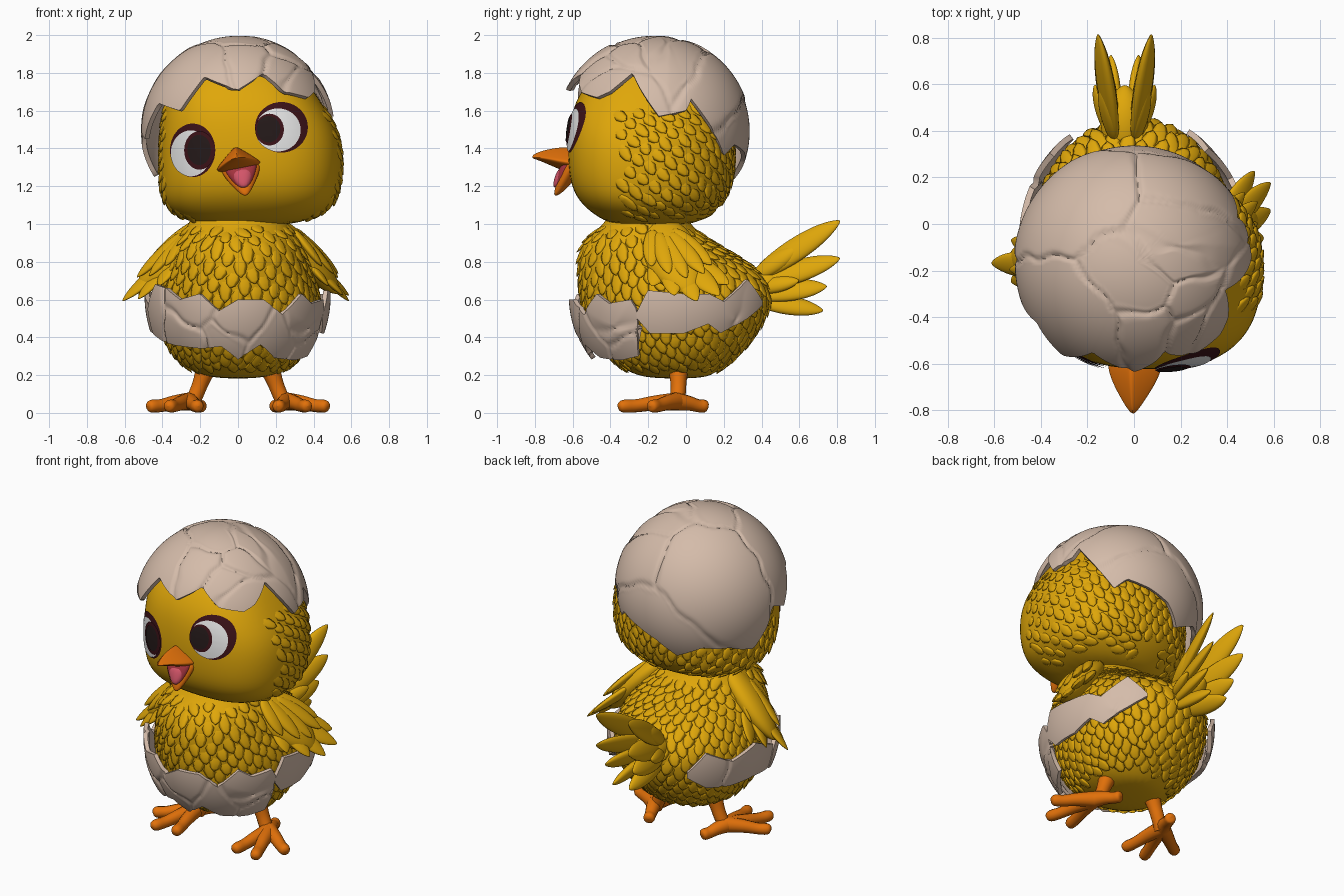
import bpy, bmesh, math, random
from mathutils import Vector, noise
from mathutils.bvhtree import BVHTree

random.seed(4)
if "Cube" in bpy.data.objects:
    bpy.data.objects.remove(bpy.data.objects["Cube"])


def material(name, rgb):
    m = bpy.data.materials.new(name)
    m.use_nodes = True
    m.diffuse_color = (*rgb, 1)
    bsdf = m.node_tree.nodes["Principled BSDF"]
    bsdf.inputs["Base Color"].default_value = (*rgb, 1)
    bsdf.inputs["Roughness"].default_value = 0.7
    return m


YELLOW = material("yellow_down", (0.74, 0.385, 0.003))
SHELL = material("eggshell", (0.66, 0.50, 0.40))
ORANGE = material("orange_skin", (0.76, 0.165, 0.003))
WHITE = material("eye_white", (0.82, 0.82, 0.82))
MAROON = material("maroon_iris", (0.045, 0.006, 0.009))
BLACK = material("dark_pupil", (0.018, 0.010, 0.010))
MOUTH = material("dark_mouth", (0.38, 0.035, 0.05))
PINK = material("pink_tongue", (0.65, 0.09, 0.14))


def finish(name, bm, mat, sub=0):
    me = bpy.data.meshes.new(name)
    bm.to_mesh(me)
    bm.free()
    me.materials.append(mat)
    for p in me.polygons:
        p.use_smooth = True
    ob = bpy.data.objects.new(name, me)
    bpy.context.collection.objects.link(ob)
    if sub:
        mod = ob.modifiers.new("Smooth", "SUBSURF")
        mod.levels = mod.render_levels = sub
    return ob


def tube(bm, rings):
    """Closed skin through a list of point rings."""
    vs = [[bm.verts.new(p) for p in r] for r in rings]
    n = len(vs[0])
    faces = [bm.faces.new((a[i], a[(i + 1) % n], b[(i + 1) % n], b[i]))
             for a, b in zip(vs, vs[1:]) for i in range(n)]
    faces += [bm.faces.new(vs[0]), bm.faces.new(vs[-1])]
    bmesh.ops.recalc_face_normals(bm, faces=faces)


def loft(name, secs, mat, axis="z", power=(2, 2), back=1.0, n=24):
    """Sections: centre, half width, half depth; stacked along z or y.
    Power is the squareness of the negative and positive halves."""
    bm, rings = bmesh.new(), []
    for c, ra, rb in secs:
        ring = []
        for i in range(n):
            t = 2 * math.pi * i / n
            ca, sa = math.cos(t), math.sin(t)
            e = 2 / power[sa > 0]
            u = math.copysign(abs(ca) ** e, ca) * ra
            v = math.copysign(abs(sa) ** e, sa) * rb * (back if sa > 0 else 1)
            ring.append(Vector(c) + (Vector((u, v, 0)) if axis == "z" else Vector((u, 0, v))))
        rings.append(ring)
    tube(bm, rings)
    return finish(name, bm, mat, 2)


def leaf(bm, base, tip, normal, w, th):
    """One thick pointed feather."""
    base, tip = Vector(base), Vector(tip)
    d = tip - base
    s = d.cross(Vector(normal)).normalized()
    n = s.cross(d).normalized()
    ring = [(math.cos(k * math.pi / 3), math.sin(k * math.pi / 3)) for k in range(6)]
    tube(bm, [[base + d * t + s * (c * w * f) + n * (q * th * f) for c, q in ring]
              for t, f in ((0, 0.5), (0.25, 0.9), (0.55, 1), (0.84, 0.68), (1, 0.08))])


# Body and head
body = loft("body", [((0, (a + b) / 2, z), rx, (b - a) / 2) for z, a, b, rx in (
    (0.18, -0.2, 0.1, 0.12), (0.22, -0.32, 0.17, 0.25), (0.3, -0.42, 0.28, 0.345),
    (0.42, -0.5, 0.38, 0.41), (0.55, -0.55, 0.45, 0.43), (0.65, -0.57, 0.46, 0.43),
    (0.75, -0.575, 0.4, 0.4), (0.85, -0.57, 0.24, 0.36), (0.93, -0.53, 0.1, 0.31),
    (1.0, -0.43, 0.02, 0.26), (1.08, -0.4, 0, 0.24))], YELLOW)

head = loft("head", [((x, -0.17, z), rx, ry) for z, x, rx, ry in (
    (0.99, 0.04, 0.22, 0.2), (1.03, 0.05, 0.36, 0.29), (1.1, 0.06, 0.455, 0.385),
    (1.2, 0.065, 0.485, 0.445), (1.35, 0.07, 0.49, 0.46), (1.5, 0.06, 0.475, 0.455),
    (1.65, 0.025, 0.415, 0.425), (1.8, 0.01, 0.33, 0.32), (1.91, 0, 0.18, 0.18),
    (1.95, 0, 0.06, 0.06))], YELLOW, power=(2.65, 2), back=0.94)

deps = bpy.context.evaluated_depsgraph_get()
body_tree = BVHTree.FromObject(body, deps)
head_tree = BVHTree.FromObject(head, deps)


# Overlapping scale feathers, laid along the flow direction
def scatter(name, tree, centre, count, size, flow, keep):
    bm = bmesh.new()
    for i in range(count):
        z = 1 - 2 * (i + 0.5) / count
        a = i * math.pi * (3 - math.sqrt(5))
        r = math.sqrt(1 - z * z)
        p, n, _, _ = tree.ray_cast(Vector(centre), Vector((r * math.cos(a), r * math.sin(a), z)))
        if p is None or not keep(p):
            continue
        if n.dot(p - Vector(centre)) < 0:
            n = -n
        d = Vector(flow) + Vector((random.uniform(-0.3, 0.3), random.uniform(-0.3, 0.3), 0))
        d = d - n * d.dot(n)
        if d.length < 0.25:
            continue
        d = d.normalized() * size * random.uniform(0.8, 1.2)
        leaf(bm, p - d * 0.6 - n * 0.014, p + d * 0.5 + n * size * 0.09, n, size * 0.33, 0.009)
    finish(name, bm, YELLOW)


scatter("body_feathers", body_tree, (0, -0.08, 0.55), 620, 0.11, (0, 0.25, -1),
        lambda p: 0.24 < p.z < 0.98)
scatter("head_feathers", head_tree, (0.05, -0.17, 1.38), 560, 0.1, (0, 0.7, -0.8),
        lambda p: p.y > -0.36 and 1.03 < p.z < 1.62)


# Eggshell: cracked sheets between a top and bottom edge
def edge(table, a):
    for p, q in zip(table, table[1:]):
        if a <= q[0]:
            t = (a - p[0]) / (q[0] - p[0])
            return [u + (v - u) * t for u, v in zip(p[1:], q[1:])]
    return table[-1][1:]


def shell(name, a0, a1, place, centre, rows, cells, step):
    centre, cols = Vector(centre), round((a1 - a0) / step)
    pts = [[place(a0 + (a1 - a0) * i / cols, j / rows) for j in range(rows + 1)]
           for i in range(cols + 1)]
    seeds = [(pts[random.randrange(cols)][random.randrange(rows // 4, rows)],
              random.uniform(-0.005, 0.005)) for _ in range(cells)]

    def cracked(p):
        warped = p + noise.noise_vector(p * 7) * 0.035
        near = sorted(((warped - s).length, k) for s, k in seeds)
        gap = near[1][0] - near[0][0]
        shift = near[0][1] * min(1, gap / 0.05) - 0.01 * max(0, 1 - gap / 0.026)
        return p + (p - centre).normalized() * shift

    bm = bmesh.new()
    vs = [[bm.verts.new(cracked(p)) for p in col] for col in pts]
    for a, b in zip(vs, vs[1:]):
        for j in range(rows):
            bm.faces.new((a[j], a[j + 1], b[j + 1], b[j]))
    bmesh.ops.remove_doubles(bm, verts=bm.verts, dist=0.0004)
    ob = finish(name, bm, SHELL)
    mod = ob.modifiers.new("Thickness", "SOLIDIFY")
    mod.thickness, mod.offset = 0.025, -1
    ob.modifiers.new("Crisp rim", "EDGE_SPLIT").split_angle = math.radians(50)


CAP_RIM = [(0, 1.71), (19, 1.80), (33, 1.70), (51, 1.67), (60, 1.70), (74, 1.80), (93, 1.57),
           (110, 1.60), (114, 1.66), (139, 1.36), (148, 1.42), (165, 1.38), (180, 1.33),
           (195, 1.23), (215, 1.31), (235, 1.29), (256, 1.25), (270, 1.50), (285, 1.45),
           (301, 1.64), (322, 1.60), (335, 1.78), (360, 1.71)]


def cap_point(a, v):
    phi = v * math.acos((edge(CAP_RIM, a)[0] - 1.49) / 0.51)
    t, r = math.radians(a), 0.512 * math.sin(phi)
    return Vector((r * math.sin(t), -0.17 - r * math.cos(t), 1.49 + 0.51 * math.cos(phi)))


shell("shell_cap", 0, 360, cap_point, (0, -0.17, 1.49), 60, 11, 1.5)

BANDS = {
    "shell_front": [(-75, 0.42, 0.55), (-62, 0.38, 0.68), (-50, 0.36, 0.66), (-38, 0.35, 0.6),
                    (-24, 0.34, 0.63), (-12, 0.35, 0.54), (0, 0.28, 0.6), (16, 0.36, 0.6),
                    (29, 0.29, 0.52), (43, 0.28, 0.63), (52, 0.28, 0.58), (66, 0.3, 0.6),
                    (69, 0.44, 0.55)],
    "shell_left": [(69, 0.5, 0.53), (76, 0.42, 0.65), (97, 0.42, 0.63), (111, 0.47, 0.63),
                   (120, 0.42, 0.59), (138, 0.5, 0.71), (151, 0.57, 0.59)],
    "shell_right": [(-146, 0.53, 0.56), (-133, 0.45, 0.68), (-115, 0.43, 0.6),
                    (-95, 0.44, 0.66), (-75, 0.42, 0.58)]}
for name, table in BANDS.items():
    def band_point(a, v, table=table):
        lo, hi = edge(table, a)
        z, t = hi + (lo - hi) * v, math.radians(a)
        f = math.sqrt(1 - ((z - 0.62) / 0.55) ** 2)
        return Vector((0.495 * f * math.sin(t), -0.07 - 0.55 * f * math.cos(t), z))
    shell(name, table[0][0], table[-1][0], band_point, (0, -0.07, 0.55), 22,
          9 if name == "shell_front" else 2, 1.0)


# Eyes: thin plates that follow the face
def plate(name, cx, cz, rx, rz, lift, mat):
    bm, rings, n = bmesh.new(), [], 40
    for k in range(1, 9):
        ring = []
        for i in range(n):
            t = 2 * math.pi * i / n
            x, z = cx + rx * k / 8 * math.cos(t), cz + rz * k / 8 * math.sin(t)
            p = head_tree.ray_cast(Vector((x, -2, z)), Vector((0, 1, 0)))[0]
            ring.append(bm.verts.new((x, p.y - lift, z)))
        rings.append(ring)
    bm.faces.new(rings[0])
    for a, b in zip(rings, rings[1:]):
        for i in range(n):
            bm.faces.new((a[i], b[i], b[(i + 1) % n], a[(i + 1) % n]))
    finish(name, bm, mat)


for side, parts in (("right", ((-0.24, 1.39, 0.12, 0.142), (-0.25, 1.374, 0.106, 0.122),
                               (-0.204, 1.39, 0.081, 0.102), (-0.206, 1.392, 0.062, 0.08))),
                    ("left", ((0.23, 1.512, 0.14, 0.134), (0.212, 1.498, 0.12, 0.114),
                              (0.167, 1.5, 0.076, 0.084), (0.162, 1.502, 0.062, 0.07)))):
    for k, (part, mat) in enumerate((("eye_rim", MAROON), ("eye_white", WHITE),
                                     ("iris", MAROON), ("pupil", BLACK))):
        plate(f"{side}_{part}", *parts[k], 0.005 + 0.004 * k, mat)

# Beak: peaked top and hanging lower jaw, tilted with the head
beak = [
    loft("upper_beak", [((0.005, y, z), w, h) for y, z, w, h in (
        (-0.54, 1.3, 0.13, 0.028), (-0.64, 1.31, 0.12, 0.028), (-0.72, 1.335, 0.075, 0.018),
        (-0.79, 1.352, 0.03, 0.008), (-0.815, 1.352, 0.006, 0.003))], ORANGE, "y",
        power=(2, 1.1), back=3.8, n=16),
    loft("lower_beak", [((0.015, y, z), w, d) for z, y, w, d in (
        (1.34, -0.585, 0.125, 0.05), (1.26, -0.62, 0.1, 0.05), (1.19, -0.66, 0.052, 0.035),
        (1.145, -0.69, 0.012, 0.012))], ORANGE, n=12),
    loft("mouth", [((0.015, y, z), w, d) for z, y, w, d in (
        (1.34, -0.61, 0.105, 0.045), (1.26, -0.642, 0.08, 0.045), (1.18, -0.678, 0.026, 0.028))],
        MOUTH, n=12),
    loft("tongue", [((0.015, y, z), w, d) for z, y, w, d in (
        (1.3, -0.635, 0.06, 0.04), (1.25, -0.655, 0.062, 0.042), (1.185, -0.685, 0.024, 0.026))],
        PINK, n=12)]
pivot = Vector((0.01, -0.6, 1.3))
for ob in beak:
    for v in ob.data.vertices:
        v.co -= pivot
    ob.location, ob.rotation_euler = pivot, (0, -0.17, 0)

# Wings: a plump arm with a fan of long feathers and short coverts
for name, root, mid, normal, width, tips in (
        ("left_wing", (0.17, -0.17, 1.02), (0.54, 0.03, 0.63), (0.75, -0.1, 0.6), 0.19,
         ((0.52, 0.23, 0.68), (0.59, 0.18, 0.62), (0.59, 0.06, 0.59), (0.56, -0.06, 0.62),
          (0.48, -0.18, 0.67))),
        ("right_wing", (-0.14, -0.2, 1.02), (-0.54, -0.15, 0.64), (-0.58, -0.4, 0.65), 0.17,
         ((-0.48, 0.02, 0.66), (-0.53, -0.07, 0.62), (-0.615, -0.17, 0.59), (-0.53, -0.25, 0.6),
          (-0.42, -0.32, 0.67)))):
    bm = bmesh.new()
    root, mid, n = Vector(root), Vector(mid), Vector(normal).normalized()
    leaf(bm, root, mid, n, width, 0.1)
    for tip in tips:
        tip = Vector(tip)
        leaf(bm, root.lerp(mid, 0.38).lerp(tip, 0.1), tip, n, 0.078, 0.03)
        leaf(bm, root.lerp(tip, 0.25) + n * 0.06, root.lerp(tip, 0.78) + n * 0.045, n, 0.06, 0.03)
    finish(name, bm, YELLOW, 2)

# Tail: two upright fans of broad feathers
bm = bmesh.new()
for s in (-1, 1):
    for y, z, spread, w, root in ((0.82, 1.02, 0.115, 0.085, 0.72), (0.82, 0.82, 0.115, 0.085, 0.68),
                                  (0.75, 0.67, 0.1, 0.08, 0.63), (0.73, 0.54, 0.06, 0.07, 0.6),
                                  (0.6, 0.88, 0.1, 0.065, 0.72), (0.6, 0.70, 0.13, 0.06, 0.66)):
        leaf(bm, (-0.04 + s * 0.045, 0.36, root), (-0.04 + s * spread, y, z),
             (s, 0, 0.55), w, 0.04)
leaf(bm, (-0.04, 0.25, 0.66), (-0.04, 0.6, 0.7), (0, -0.3, 1), 0.13, 0.12)
finish("tail", bm, YELLOW, 2)


# Legs and toes
def limb(name, points):
    cu = bpy.data.curves.new(name, "CURVE")
    cu.dimensions, cu.bevel_depth, cu.bevel_resolution, cu.use_fill_caps = "3D", 1, 4, True
    cu.resolution_u = 5
    sp = cu.splines.new("NURBS")
    sp.points.add(len(points) - 1)
    sp.use_endpoint_u, sp.order_u = True, 3
    for p, (x, y, z, r) in zip(sp.points, points):
        p.co, p.radius = (x, y, z, 1), r
    cu.materials.append(ORANGE)
    bpy.context.collection.objects.link(bpy.data.objects.new(name, cu))


for side, s in (("left", 1), ("right", -1)):
    limb(f"{side}_leg", [(s * 0.16, -0.04, 0.26, 0.06), (s * 0.19, -0.04, 0.18, 0.042),
                         (s * 0.22, -0.04, 0.1, 0.04), (s * 0.25, -0.05, 0.04, 0.04)])
    for k, (x, y) in enumerate(((0.48, -0.19), (0.37, -0.36), (0.21, -0.35), (0.19, 0.115))):
        dx, dy = x - 0.26, y + 0.05
        limb(f"{side}_toe_{k + 1}", [(s * (0.26 + dx * t), -0.05 + dy * t, z, r) for t, z, r in (
            (0, 0.06, 0.048), (0.35, 0.055, 0.04), (0.7, 0.036, 0.033),
            (0.9, 0.036, 0.036), (0.99, 0.034, 0.024), (1, 0.033, 0.004))])
